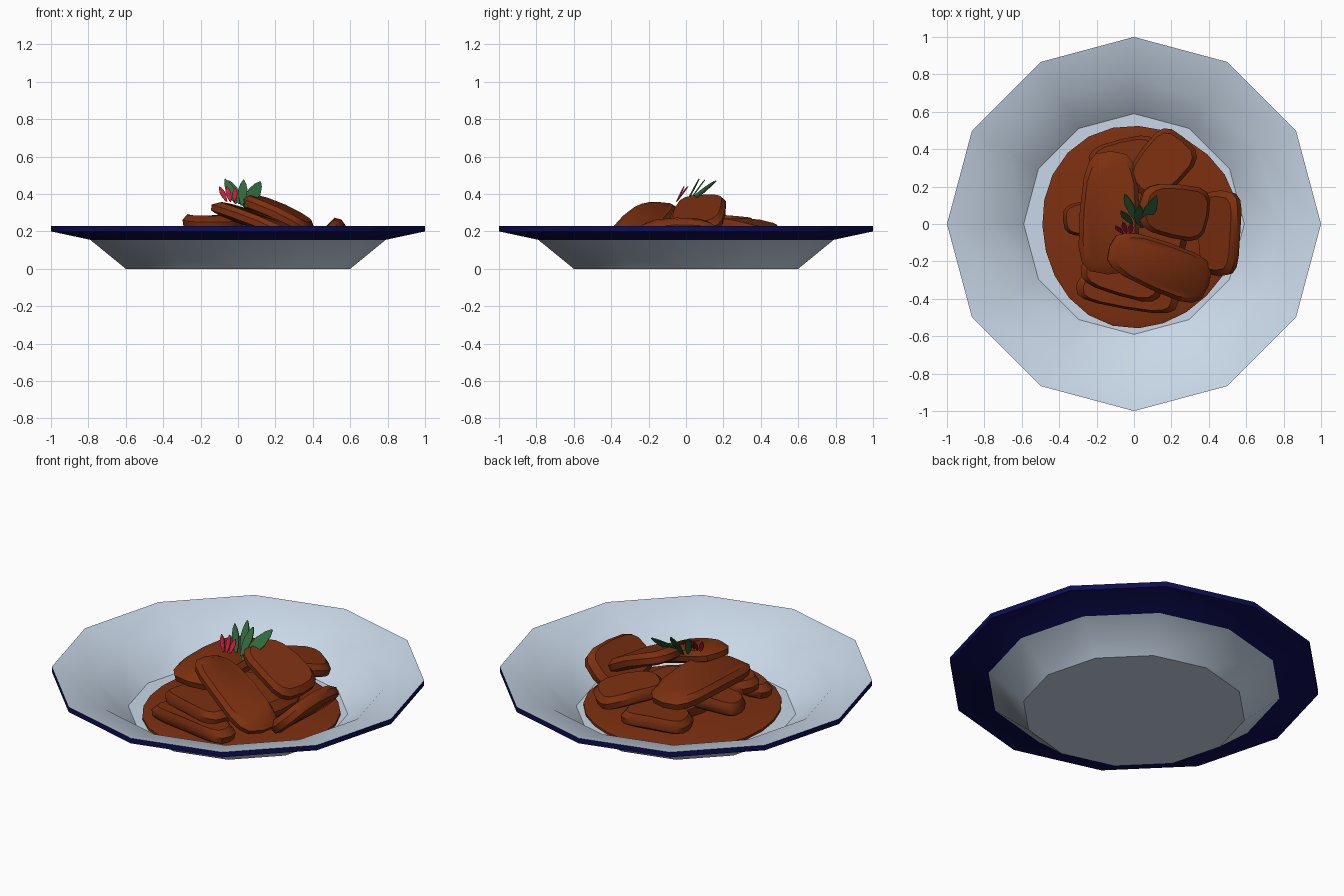
import bpy, bmesh, math
from mathutils import Vector, Matrix

if "Cube" in bpy.data.objects:
    bpy.data.objects.remove(bpy.data.objects["Cube"])


def material(name, rgb):
    m = bpy.data.materials.new(name)
    m.diffuse_color = (*rgb, 1)
    m.use_nodes = True
    m.node_tree.nodes["Principled BSDF"].inputs["Base Color"].default_value = m.diffuse_color
    return m


GLAZE = material("pale glaze", (0.58, 0.68, 0.80))
NAVY = material("navy glaze", (0.004, 0.004, 0.09))
BROWN = material("brown sauce", (0.20, 0.029, 0.005))
GREEN = material("leaf green", (0.03, 0.14, 0.045))
RED = material("chilli red", (0.50, 0.015, 0.04))


def finish(bm, name, mats, angle=40):
    bmesh.ops.recalc_face_normals(bm, faces=bm.faces)
    me = bpy.data.meshes.new(name)
    bm.to_mesh(me)
    bm.free()
    for m in mats:
        me.materials.append(m)
    ob = bpy.data.objects.new(name, me)
    bpy.context.collection.objects.link(ob)
    bpy.ops.object.select_all(action='DESELECT')
    ob.select_set(True)
    bpy.context.view_layer.objects.active = ob
    bpy.ops.object.shade_smooth_by_angle(angle=math.radians(angle))
    return ob


def loft(bm, rings):
    """Join closed rings of points and cap both ends."""
    rows = [[bm.verts.new(p) for p in r] for r in rings]
    n = len(rows[0])
    bands = []
    for a, b in zip(rows, rows[1:]):
        bands.append([bm.faces.new((a[i], a[(i + 1) % n], b[(i + 1) % n], b[i])) for i in range(n)])
    bm.faces.new(rows[0])
    bm.faces.new(rows[-1])
    return bands


def circle(r, z, n=12):
    return [(r * math.cos(math.tau * i / n), r * math.sin(math.tau * i / n), z) for i in range(n)]


# Plate: twelve-sided, navy flange underneath and on the rim edge
bm = bmesh.new()
bands = loft(bm, [circle(r, z) for r, z in
                  [(0.6, 0), (0.79, 0.155), (1.0, 0.2), (1.0, 0.23), (0.78, 0.17), (0.59, 0.015)]])
for band in bands[1:3]:
    for f in band:
        f.material_index = 1
finish(bm, "plate", [GLAZE, NAVY], 35)

# Sauce pool: slightly irregular disc
bm = bmesh.new()
rings = []
for k, z in ((1.0, 0.016), (1.0, 0.03), (0.94, 0.038)):
    ring = []
    for i in range(24):
        a = math.tau * i / 24
        r = k * (0.525 + 0.012 * math.sin(3 * a + 1))
        ring.append((0.025 + r * math.cos(a), -0.01 + r * 1.03 * math.sin(a), z))
    rings.append(ring)
loft(bm, rings)
finish(bm, "sauce_pool", [BROWN])


def slab(name, start, end, width, thick=0.08, roll=0, bend=0.02):
    """Rounded, slightly bent slice of meat running from start to end."""
    s, e = Vector(start), Vector(end)
    x = (e - s).normalized()
    y = Vector((0, 0, 1)).cross(x).normalized()
    y = Matrix.Rotation(math.radians(roll), 3, x) @ y
    z = x.cross(y)
    half, mid = (e - s).length / 2, (s + e) / 2
    rings = []
    for k, h in ((0.82, -0.5), (0.97, -0.3), (1.0, 0.15), (0.86, 0.5)):
        ring = []
        for i in range(16):
            c, d = math.cos(math.tau * i / 16), math.sin(math.tau * i / 16)
            u = math.copysign(abs(c) ** 0.6, c) * k
            v = math.copysign(abs(d) ** 0.6, d) * k * (1 + 0.1 * u)
            ring.append(mid + x * u * half + y * v * width / 2
                        + z * (h * thick + bend * (0.4 - u * u)))
        rings.append(ring)
    bm = bmesh.new()
    loft(bm, rings)
    finish(bm, name, [BROWN])


# Meat slices, lower layer first
slab("slice_under_middle", (-0.15, 0.05, 0.10), (0.3, -0.02, 0.10), 0.42, 0.12)
slab("slice_under_left", (-0.38, 0.02, 0.14), (-0.1, 0.04, 0.15), 0.19)
slab("slice_front_low", (-0.31, -0.33, 0.08), (0.24, -0.41, 0.08), 0.17)
slab("slice_front_second", (-0.28, -0.22, 0.14), (0.16, -0.33, 0.14), 0.22)
slab("slice_back_low", (-0.24, 0.30, 0.11), (0.14, 0.37, 0.12), 0.24)
slab("slice_back_right", (0.02, 0.17, 0.24), (0.27, 0.46, 0.19), 0.27)
slab("slice_left_top", (-0.12, 0.39, 0.24), (-0.14, -0.27, 0.25), 0.32)
slab("slice_right_leaning", (0.455, -0.28, 0.16), (0.465, 0.18, 0.16), 0.27, 0.08, -42)
slab("slice_middle_top", (0.03, 0.10, 0.38), (0.40, 0.04, 0.21), 0.29, 0.075, 3)
slab("slice_front_top", (-0.13, -0.12, 0.345), (0.40, -0.33, 0.13), 0.27, 0.07, -3)


def leaf(name, base, tip, width, mat):
    """Thin pointed leaf facing the front."""
    b, t = Vector(base), Vector(tip)
    d = t - b
    side = d.cross(Vector((0, -1, 0.3))).normalized()
    nrm = d.cross(side).normalized() * 0.003
    prof = [(0, 0.25), (0.3, 0.8), (0.6, 1.0), (0.85, 0.6), (1, 0.08)]
    pts = [b + d * u + side * w * width / 2 for u, w in prof]
    pts += [b + d * u - side * w * width / 2 for u, w in reversed(prof)]
    bm = bmesh.new()
    loft(bm, [[p + nrm for p in pts], [p - nrm for p in pts]])
    finish(bm, name, [mat])


# Garnish
for i, (b, t, w) in enumerate([
        ((-0.01, 0.00, 0.35), (-0.07, 0.07, 0.48), 0.045),
        ((0.01, 0.02, 0.35), (-0.05, 0.16, 0.47), 0.05),
        ((0.02, 0.00, 0.34), (0.03, 0.10, 0.475), 0.05),
        ((0.04, -0.02, 0.33), (0.12, 0.15, 0.465), 0.07)]):
    leaf(f"green_leaf_{i + 1}", b, t, w, GREEN)
for i, (b, t) in enumerate([
        ((-0.06, -0.05, 0.36), (-0.10, -0.01, 0.44)),
        ((-0.04, -0.05, 0.36), (-0.06, 0.01, 0.44)),
        ((-0.02, -0.05, 0.36), (-0.015, 0.00, 0.43))]):
    leaf(f"red_sliver_{i + 1}", b, t, 0.028, RED)
